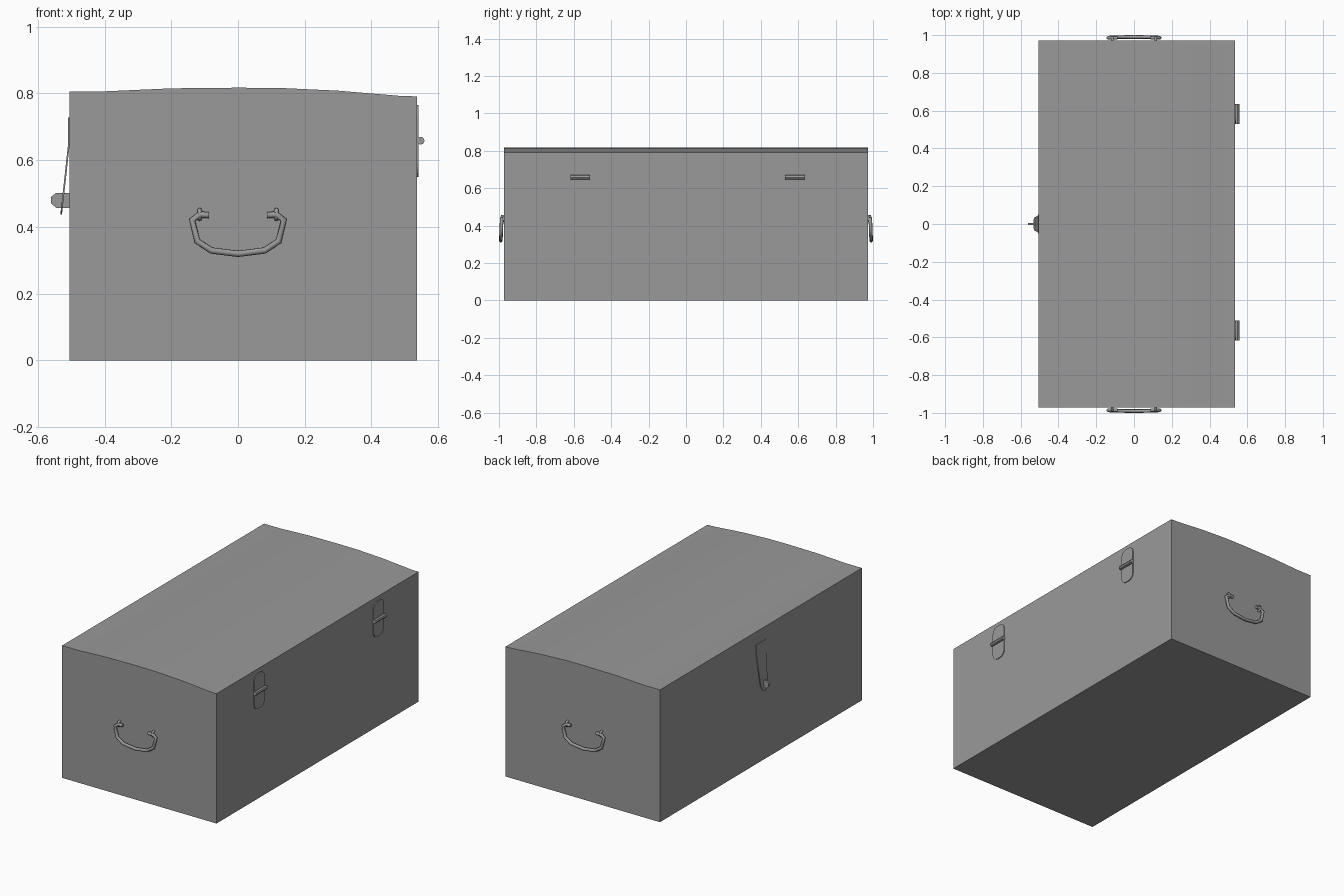
import bpy, bmesh, math
from mathutils import Vector

if "Cube" in bpy.data.objects:
    bpy.data.objects.remove(bpy.data.objects["Cube"])

grey = bpy.data.materials.new("dark_grey")
grey.diffuse_color = (0.32, 0.32, 0.32, 1)
grey.use_nodes = True
grey.node_tree.nodes["Principled BSDF"].inputs["Base Color"].default_value = grey.diffuse_color


def add(name, data):
    ob = bpy.data.objects.new(name, data)
    data.materials.append(grey)
    bpy.context.collection.objects.link(ob)
    return ob


def prism(name, profile, axis, lo, hi, open_dir=None, wall=0.02):
    """Extrude a 2D profile along x, y or z. open_dir removes the face
    that way and gives the shell a wall thickness."""
    def place(a, b, t):
        return {'x': (t, a, b), 'y': (a, t, b), 'z': (a, b, t)}[axis]
    bm = bmesh.new()
    ends = [[bm.verts.new(place(a, b, t)) for a, b in profile] for t in (lo, hi)]
    for ring in ends:
        bm.faces.new(ring)
    n = len(profile)
    for i in range(n):
        j = (i + 1) % n
        bm.faces.new((ends[0][i], ends[0][j], ends[1][j], ends[1][i]))
    bmesh.ops.recalc_face_normals(bm, faces=bm.faces)
    if open_dir:
        gone = [f for f in bm.faces if f.normal.dot(Vector(open_dir)) > 0.9999]
        bmesh.ops.delete(bm, geom=gone, context='FACES')
    me = bpy.data.meshes.new(name)
    bm.to_mesh(me)
    bm.free()
    ob = add(name, me)
    if open_dir:
        mod = ob.modifiers.new("wall", 'SOLIDIFY')
        mod.thickness, mod.offset = wall, -1
    return ob


def tube(name, points, radius):
    """Low-poly rod along a path."""
    cu = bpy.data.curves.new(name, 'CURVE')
    cu.dimensions = '3D'
    cu.bevel_depth, cu.bevel_resolution, cu.use_fill_caps = radius, 2, True
    sp = cu.splines.new('POLY')
    sp.points.add(len(points) - 1)
    for p, co in zip(sp.points, points):
        p.co = (*co, 1)
    return add(name, cu)


def arc(cx, cy, r, a0, a1, n):
    return [(cx + r * math.cos(math.radians(a0 + (a1 - a0) * i / n)),
             cy + r * math.sin(math.radians(a0 + (a1 - a0) * i / n))) for i in range(n + 1)]


X0, X1, Y, SEAM = -0.505, 0.536, 0.972, 0.65

# Open box and its gently arched lid, closed on each other
prism("box", [(X0, 0), (X1, 0), (X1, SEAM), (X0, SEAM)], 'y', -Y, Y, (0, 0, 1))
prism("lid", [(X0, SEAM), (X1, SEAM), (X1, 0.791), (0.49, 0.792), (0.3, 0.808),
              (0.13, 0.816), (0, 0.817), (-0.2, 0.815), (-0.4, 0.806), (X0, 0.806)],
      'y', -Y, Y, (0, 0, -1))

# Hinges: rounded plate and a barrel on the +x side
for i, y in enumerate((-0.565, 0.583)):
    plate = []
    for k, (sy, sz) in enumerate(((1, 1), (-1, 1), (-1, -1), (1, -1))):
        plate += arc(y + sy * 0.012, 0.6575 + sz * 0.07, 0.038, k * 90, k * 90 + 90, 4)
    prism(f"hinge_plate_{i}", plate, 'x', X1 - 0.005, X1 + 0.005)
    prism(f"hinge_barrel_{i}", arc(0.547, 0.658, 0.012, 0, 315, 7), 'y', y - 0.053, y + 0.053)

# Hasp: tapered strap, upright on the lid and then swinging out over the staple
prism("hasp_top", [(-0.045, SEAM), (0.045, SEAM), (0.05, 0.728), (-0.05, 0.728)],
      'x', X0 - 0.004, X0 + 0.001)
strap = prism("hasp_strap", [(-0.045, SEAM), (-0.033, 0.475), (-0.022, 0.447), (0, 0.437),
                             (0.022, 0.447), (0.033, 0.475), (0.045, SEAM)],
              'x', X0 - 0.004, X0 + 0.001)
for v in strap.data.vertices:
    v.co.x -= (SEAM - v.co.z) * 0.11

# Staple through the hasp
prism("staple", [(X0 + 0.01, 0.457), (-0.545, 0.457), (-0.56, 0.47), (-0.56, 0.49),
                 (-0.545, 0.502), (X0 + 0.01, 0.502)], 'y', -0.005, 0.005)

# Carrying handles at both ends, hung on brackets
half = [(0.0, 0.319), (0.08, 0.329), (0.122, 0.357), (0.137, 0.42), (0.115, 0.437), (0.087, 0.435)]
path = [(-x, z) for x, z in reversed(half[1:])] + half
for end, s in (("front", -1), ("back", 1)):
    tube(f"handle_{end}", [(x, s * (0.99 - 0.04 * (z - 0.32)), z) for x, z in path], 0.0095)
    for side, k in (("left", -1), ("right", 1)):
        tube(f"handle_bracket_{end}_{side}",
             [(k * 0.115, s * y, z) for y, z in ((0.965, 0.451), (0.984, 0.45), (0.988, 0.437),
                                                 (0.984, 0.425), (0.965, 0.424))], 0.007)
